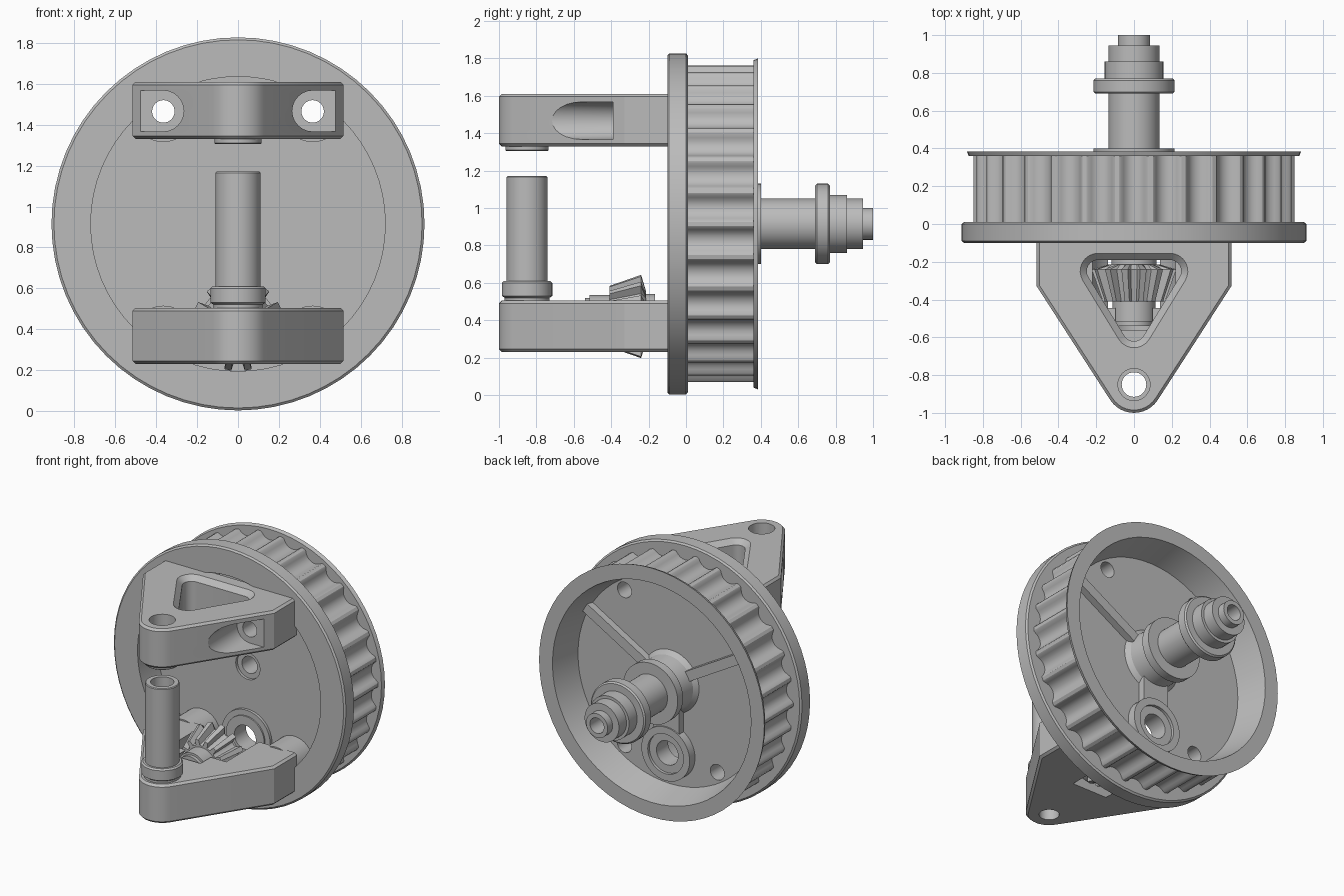
import bpy
import bmesh
from math import cos, sin, pi, radians
from mathutils import Matrix, Vector

if "Cube" in bpy.data.objects:
    bpy.data.objects.remove(bpy.data.objects["Cube"])

grey = bpy.data.materials.new("plain_grey")
grey.use_nodes = True
grey.diffuse_color = (0.5, 0.5, 0.5, 1)
grey.node_tree.nodes["Principled BSDF"].inputs["Base Color"].default_value = (0.5, 0.5, 0.5, 1)

CZ = 0.915      # wheel axis height
PZ = 0.42       # pinion axis height
WF, WB = .11, .17   # front and back of the wheel web
parts = []


def add(name, bm):
    bmesh.ops.recalc_face_normals(bm, faces=bm.faces)
    mesh = bpy.data.meshes.new(name)
    bm.to_mesh(mesh)
    bm.free()
    mesh.materials.append(grey)
    ob = bpy.data.objects.new(name, mesh)
    bpy.context.collection.objects.link(ob)
    parts.append(ob)
    return ob


def loft(name, rings, closed=False):
    """Skin rings of equal length; cap the ends or join last to first."""
    bm = bmesh.new()
    vs = [[bm.verts.new(p) for p in ring] for ring in rings]
    pairs = list(zip(vs, vs[1:])) + ([(vs[-1], vs[0])] if closed else [])
    n = len(vs[0])
    for a, b in pairs:
        for i in range(n):
            j = (i + 1) % n
            bm.faces.new((a[i], a[j], b[j], b[i]))
    if not closed:
        bm.faces.new(vs[0])
        bm.faces.new(vs[-1])
    return add(name, bm)


def lathe(name, profile, axis, u=0, v=0, n=48, closed=True):
    """Turn (radius, position) pairs about a line along y or z."""
    rings = []
    for r, h in profile:
        pts = [(u + r * cos(2 * pi * i / n), v + r * sin(2 * pi * i / n)) for i in range(n)]
        rings.append([(a, h, b) if axis == "y" else (a, b, h) for a, b in pts])
    return loft(name, rings, closed)


def rod(name, r, h0, h1, axis, u=0, v=0, n=32):
    return lathe(name, [(r, h0), (r, h1)], axis, u, v, n, False)


def box(name, lo, hi):
    lo, hi = Vector(lo), Vector(hi)
    bm = bmesh.new()
    bmesh.ops.create_cube(bm, size=1)
    for vert in bm.verts:
        vert.co = (lo + hi) / 2 + vert.co * (hi - lo)
    return add(name, bm)


def bake(ob):
    """Apply the modifiers of an object."""
    dg = bpy.context.evaluated_depsgraph_get()
    mesh = bpy.data.meshes.new_from_object(ob.evaluated_get(dg))
    ob.modifiers.clear()
    ob.data = mesh


def cut(ob, *cutters, mode="DIFFERENCE"):
    for c in cutters:
        m = ob.modifiers.new("cut", "BOOLEAN")
        m.operation, m.solver, m.object = mode, "EXACT", c
        bake(ob)
        parts.remove(c)
        bpy.data.objects.remove(c)


def arc(cx, cy, r, a0, a1, n=8):
    angles = [radians(a0 + (a1 - a0) * i / n) for i in range(n + 1)]
    return [(cx + r * cos(a), cy + r * sin(a)) for a in angles]


def at(pts, z):
    return [(x, y, z) for x, y in pts]


# Wheel: front ring, straight front recess, web, rim and back flange
wheel = lathe("wheel_body", [
    (.06, WF + .02), (.095, WF + .02), (.095, WF), (.72, WF), (.72, -.10), (.90, -.10),
    (.912, -.09), (.912, 0), (.90, .01), (.80, .01), (.80, .36), (.875, .36),
    (.885, .385), (.78, .385), (.73, WB), (.06, WB)], "y", 0, CZ, 64)
for x in (-.365, .365):
    for z in (.365, 1.465):
        cut(wheel, rod("screw_cutter", .055, -.2, .3, "y", x, z))
        boss = lathe("screw_boss", [(.055, -.095), (.15, -.095), (.15, WF + .03), (.055, WF + .03)], "y", x, z)
        cut(boss, rod("boss_limit", .79, -.2, .3, "y", 0, CZ, 64), mode="INTERSECT")
cut(wheel, rod("bearing_cutter", .12, -.2, .3, "y", 0, PZ))
lathe("bearing_ring", [(.085, WF - .03), (.15, WF - .03), (.15, WF - .02), (.19, WF - .02),
                       (.19, WB + .06), (.14, WB + .06), (.14, WB + .04), (.085, WB + .04)], "y", 0, PZ)

# Belt teeth: narrow ridges with rounded valleys
TEETH = 30
tooth = [(-.5, .80), (-.38, .803), (-.27, .812), (-.18, .828), (-.11, .845), (-.06, .85),
         (.06, .85), (.11, .845), (.18, .828), (.27, .812), (.38, .803)]
spots = [(2 * pi * (k + t) / TEETH, r) for k in range(TEETH) for t, r in tooth]


def belt_ring(y, inner=None):
    return [((inner or r) * cos(a), y, CZ + (inner or r) * sin(a)) for a, r in spots]


loft("belt_teeth", [belt_ring(0), belt_ring(.365), belt_ring(.365, .79), belt_ring(0, .79)], True)

# Stepped hollow shaft on the back
lathe("rear_shaft", [
    (.06, WB - .03), (.23, WB - .01), (.195, WB + .03), (.18, .32), (.215, .34), (.215, .40), (.135, .40),
    (.135, .69), (.205, .69), (.215, .70), (.215, .76), (.205, .77), (.155, .77), (.155, .86),
    (.135, .86), (.135, .945), (.085, .945), (.085, 1.0), (.055, 1.0)], "y", 0, CZ)

# Stiffening ribs on the back of the web
for angle, end, half in ((30, .74, .035), (150, .74, .035), (270, .34, .1)):
    rib = box("web_rib", (.1, WB - .02, -half), (end, WB + .05, half))
    rib.data.transform(Matrix.Translation((0, 0, CZ)) @ Matrix.Rotation(-radians(angle), 4, "Y"))


# Triangular arms with a pivot hole at the tip
def opening(grow):
    return (arc(.19, -.25, .06 + grow, -33, 90) + arc(-.19, -.25, .06 + grow, 90, 213)
            + arc(0, -.56, .06 + grow, 213, 327))


def arm(name, z0, z1):
    outline = [(-.515, -.06), (-.515, -.33)] + arc(0, -.85, .15, -147, -33, 12) + [(.515, -.33), (.515, -.06)]
    ob = loft(name, [at(outline, z0), at(outline, z1)])
    bev = ob.modifiers.new("edge", "BEVEL")
    bev.width, bev.segments, bev.limit_method, bev.angle_limit = .015, 1, "ANGLE", radians(60)
    bake(ob)
    cut(ob, rod("pivot_cutter", .065, z0 - .1, z1 + .1, "z", 0, -.85))
    return ob


# Lower arm with round clearance for the pinion and its hub
cut(arm("lower_arm", .23, .505),
    rod("gear_cutter", .235, -.445, .1, "y", 0, PZ),
    rod("hub_cutter", .13, -.56, -.4, "y", 0, PZ))

# Upper arm: tapered opening, deep counterbore and screw pockets
upper_arm = arm("upper_arm", 1.33, 1.61)
cut(upper_arm, rod("counterbore_cutter", .085, 1.40, 1.7, "z", 0, -.85),
    loft("opening_cutter", [at(opening(0), 1.2), at(opening(0), 1.575),
                            at(opening(.035), 1.61), at(opening(.035), 1.7)]))
for side in (-1, 1):
    slot = [(a * side, b) for a, b in arc(.365, 1.467, .1, 90, 270, 12) + [(.48, 1.367), (.7, 1.367), (.7, 1.567), (.48, 1.567)]]
    cut(upper_arm, loft("pocket_cutter", [[(a, y, b) for a, b in slot] for y in (-1.1, -.39)]),
        rod("screw_cutter", .055, -.6, .1, "y", .365 * side, 1.465))

# Pivot bushing and upright sleeve
lathe("upper_bushing", [(.065, 1.305), (.11, 1.305), (.115, 1.31), (.115, 1.36), (.065, 1.36)], "z", 0, -.85)
lathe("upright_sleeve", [
    (.075, .50), (.12, .50), (.12, .52), (.135, .53), (.135, .60), (.125, .61),
    (.11, .61), (.11, 1.165), (.105, 1.17), (.075, 1.17)], "z", 0, -.85)

# Bevel pinion with hubs
COGS = 14
cog = [(-.5, .76), (-.28, .78), (-.17, 1), (.17, 1), (.28, .78)]


def cog_ring(y, r, flat=False):
    return [(r * (.7 if flat else s) * cos(2 * pi * (k + t) / COGS), y,
             PZ + r * (.7 if flat else s) * sin(2 * pi * (k + t) / COGS)) for k in range(COGS) for t, s in cog]


loft("pinion_gear", [cog_ring(-.215, .2, True), cog_ring(-.24, .225), cog_ring(-.41, .165), cog_ring(-.41, .15, True)])
lathe("pinion_rear_hub", [(.06, -.165), (.12, -.165), (.12, -.25), (.06, -.25)], "y", 0, PZ)
lathe("pinion_front_hub", [(.06, -.54), (.10, -.54), (.10, -.515), (.115, -.515), (.115, -.40), (.06, -.40)], "y", 0, PZ)

# Smooth shading with sharp edges kept
bpy.ops.object.select_all(action="DESELECT")
for ob in parts:
    ob.select_set(True)
bpy.context.view_layer.objects.active = parts[0]
bpy.ops.object.shade_smooth_by_angle(angle=radians(30))
